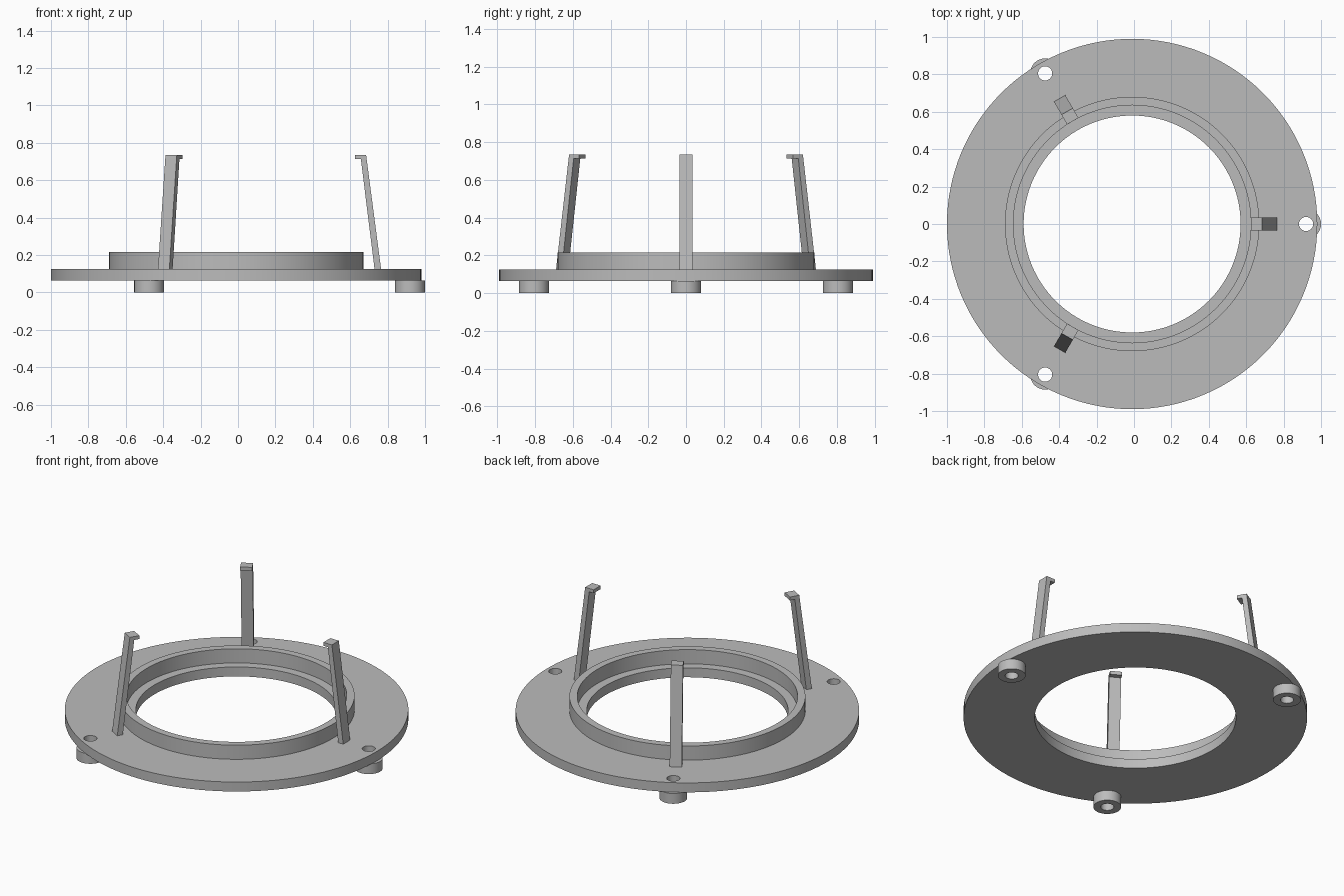
import bpy
import bmesh
from math import cos, sin, pi, radians
from mathutils import Matrix

if "Cube" in bpy.data.objects:
    bpy.data.objects.remove(bpy.data.objects["Cube"], do_unlink=True)

CENTRE_X = -0.01      # axis of the ring
PLATE_BOTTOM, PLATE_TOP, RIM_TOP = 0.065, 0.125, 0.215
BOLT_RADIUS, HOLE = 0.93, 0.038
ANGLES = [radians(a) for a in (0, 120, 240)]

grey = bpy.data.materials.new("light grey")
grey.use_nodes = True
colour = (0.5, 0.5, 0.5, 1)
grey.diffuse_color = colour
grey.node_tree.nodes["Principled BSDF"].inputs["Base Color"].default_value = colour


def finish(bm, name, matrix, smooth=True):
    """Turn a bmesh into a placed, shaded object."""
    bmesh.ops.recalc_face_normals(bm, faces=bm.faces)
    bm.transform(matrix)
    mesh = bpy.data.meshes.new(name)
    bm.to_mesh(mesh)
    bm.free()
    mesh.materials.append(grey)
    obj = bpy.data.objects.new(name, mesh)
    bpy.context.collection.objects.link(obj)
    if smooth:
        shade(obj)
    return obj


def select(obj):
    bpy.ops.object.select_all(action='DESELECT')
    obj.select_set(True)
    bpy.context.view_layer.objects.active = obj


def shade(obj):
    select(obj)
    bpy.ops.object.shade_smooth_by_angle(angle=radians(30))


def lathe(name, profile, matrix, steps):
    """Revolve a closed (radius, height) profile around z."""
    bm = bmesh.new()
    rings = [[bm.verts.new((r * cos(2 * pi * i / steps), r * sin(2 * pi * i / steps), z))
              for r, z in profile] for i in range(steps)]
    n = len(profile)
    for i in range(steps):
        a, b = rings[i], rings[(i + 1) % steps]
        for j in range(n):
            k = (j + 1) % n
            bm.faces.new((a[j], b[j], b[k], a[k]))
    return finish(bm, name, matrix)


def extrude_arm(name, outline, width, matrix):
    """Extrude an (x, z) outline symmetrically along y."""
    bm = bmesh.new()
    face = bm.faces.new([bm.verts.new((x, -width / 2, z)) for x, z in outline])
    moved = bmesh.ops.extrude_face_region(bm, geom=[face])["geom"]
    bmesh.ops.translate(bm, vec=(0, width, 0),
                        verts=[v for v in moved if isinstance(v, bmesh.types.BMVert)])
    return finish(bm, name, matrix, smooth=False)


centre = Matrix.Translation((CENTRE_X, 0, 0))

# Flat plate with raised rim and inner ledge
plate = lathe("ring_plate", [(0.58, PLATE_BOTTOM), (0.99, PLATE_BOTTOM), (0.99, PLATE_TOP),
                             (0.68, PLATE_TOP), (0.68, RIM_TOP), (0.635, RIM_TOP),
                             (0.635, PLATE_TOP), (0.58, PLATE_TOP)], centre, 128)

arm_outline = [(0.74, PLATE_TOP), (0.775, PLATE_TOP), (0.695, 0.735),
               (0.635, 0.735), (0.635, 0.713), (0.667, 0.713)]

for number, angle in enumerate(ANGLES, 1):
    turn = centre @ Matrix.Rotation(angle, 4, 'Z')
    bolt = turn @ Matrix.Translation((BOLT_RADIUS, 0, 0))

    # Screw hole through the plate
    bm = bmesh.new()
    bmesh.ops.create_cone(bm, cap_ends=True, segments=32, radius1=HOLE, radius2=HOLE, depth=0.5)
    cutter = finish(bm, "hole_cutter", bolt, smooth=False)
    cutter.hide_render = True
    cut = plate.modifiers.new("screw_hole", 'BOOLEAN')
    cut.operation = 'DIFFERENCE'
    cut.solver = 'EXACT'
    cut.object = cutter
    select(plate)
    bpy.ops.object.modifier_apply(modifier=cut.name)
    bpy.data.objects.remove(cutter, do_unlink=True)

    # Hollow foot under the hole
    lathe(f"foot_{number}", [(HOLE, 0), (0.08, 0), (0.08, PLATE_BOTTOM), (HOLE, PLATE_BOTTOM)],
          bolt, 48)

    # Inward leaning arm with a hooked tip
    extrude_arm(f"clip_arm_{number}", arm_outline, 0.07, turn)

shade(plate)
